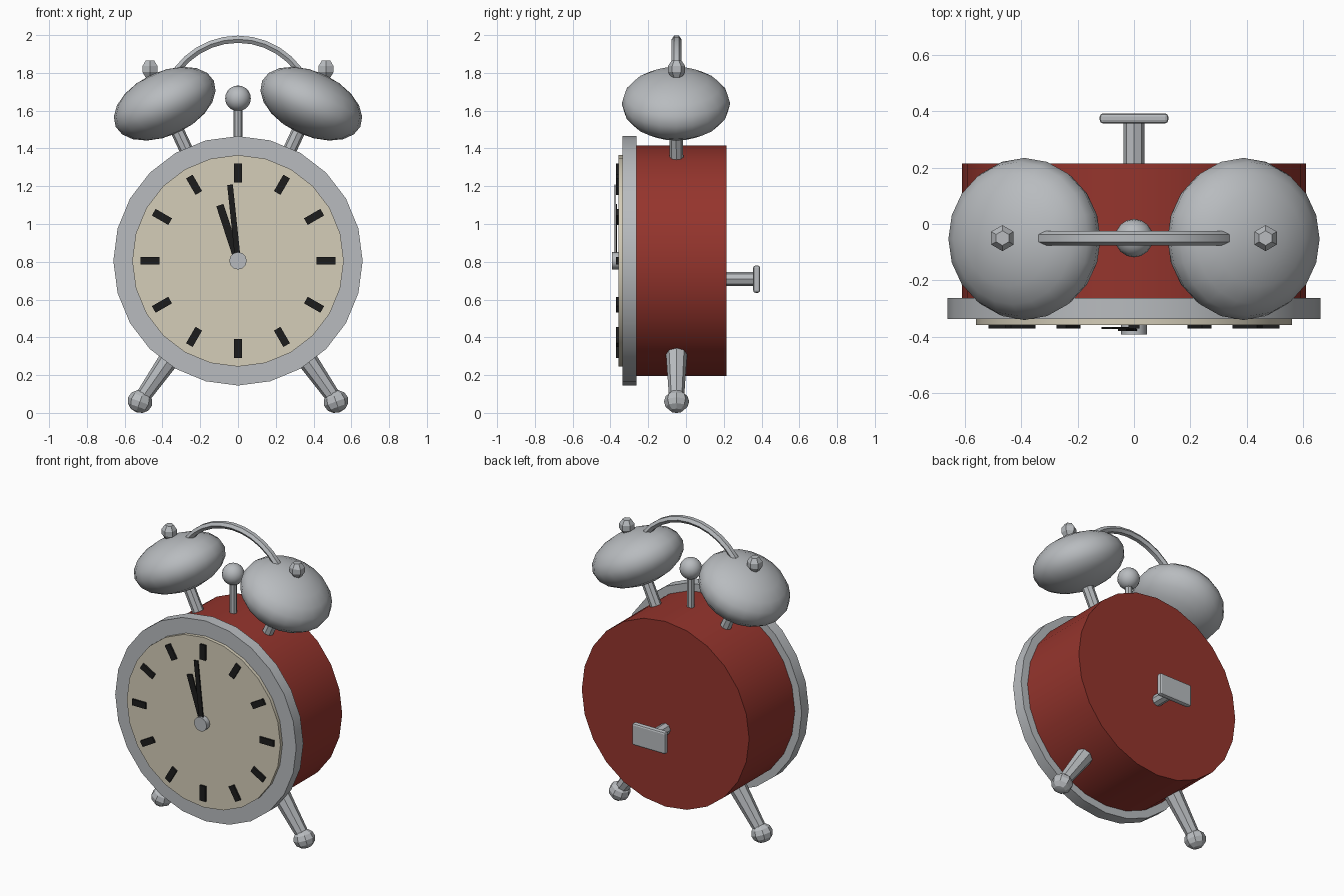
import bpy, bmesh, math
from mathutils import Vector, Matrix

if "Cube" in bpy.data.objects:
    bpy.data.objects.remove(bpy.data.objects["Cube"])


def material(name, rgb):
    m = bpy.data.materials.new(name)
    m.diffuse_color = (*rgb, 1)
    m.use_nodes = True
    m.node_tree.nodes["Principled BSDF"].inputs["Base Color"].default_value = m.diffuse_color
    return m


METAL = material("brushed_metal", (0.48, 0.50, 0.52))
RED = material("red_enamel", (0.30, 0.035, 0.026))
CREAM = material("cream_dial", (0.66, 0.61, 0.48))
BLACK = material("black_paint", (0.012, 0.012, 0.012))

CY = -0.05            # depth of bells, handle and legs
DIAL = Vector((0, 0, 0.805))


def finish(name, bm, mat, angle=38):
    bmesh.ops.recalc_face_normals(bm, faces=bm.faces)
    me = bpy.data.meshes.new(name)
    bm.to_mesh(me)
    bm.free()
    me.materials.append(mat)
    ob = bpy.data.objects.new(name, me)
    bpy.context.collection.objects.link(ob)
    if angle:
        bpy.ops.object.select_all(action='DESELECT')
        ob.select_set(True)
        bpy.context.view_layer.objects.active = ob
        bpy.ops.object.shade_smooth_by_angle(angle=math.radians(angle))
    return ob


def rod(name, p, q, r1, r2, sides, mat, angle=38):
    """Cylinder or cone from p to q."""
    p, q = Vector(p), Vector(q)
    d = q - p
    bm = bmesh.new()
    rot = d.to_track_quat('Z', 'Y').to_matrix().to_4x4()
    bmesh.ops.create_cone(bm, cap_ends=True, segments=sides, radius1=r1, radius2=r2,
                          depth=d.length, matrix=Matrix.Translation((p + q) / 2) @ rot)
    return finish(name, bm, mat, angle)


def ball(name, c, scale, seg, rings, mat, tilt=0, angle=38):
    """Ellipsoid tilted about the depth axis."""
    bm = bmesh.new()
    m = (Matrix.Translation(c) @ Matrix.Rotation(tilt, 4, 'Y')
         @ Matrix.Diagonal((*scale, 1)))
    bmesh.ops.create_uvsphere(bm, u_segments=seg, v_segments=rings, radius=1, matrix=m)
    return finish(name, bm, mat, angle)


def box(name, c, size, mat, tilt=0, bevel=0):
    bm = bmesh.new()
    m = (Matrix.Translation(c) @ Matrix.Rotation(tilt, 4, 'Y')
         @ Matrix.Diagonal((*size, 1)))
    bmesh.ops.create_cube(bm, size=1, matrix=m)
    if bevel:
        bmesh.ops.bevel(bm, geom=bm.edges[:], offset=bevel, segments=2,
                        profile=0.5, affect='EDGES')
    return finish(name, bm, mat, 0)


def radial(angle, dist, y):
    """Point around the dial, clockwise from twelve o'clock."""
    return Vector((DIAL.x + dist * math.sin(angle), y, DIAL.z + dist * math.cos(angle)))


def disc(name, y0, y1, r, sides, mat):
    return rod(name, (0, y0, DIAL.z), (0, y1, DIAL.z), r, r, sides, mat)


# Case, bezel and dial
disc("case", -0.27, 0.214, 0.61, 24, RED)
disc("bezel", -0.336, -0.262, 0.66, 24, METAL)
disc("dial_face", -0.358, -0.33, 0.56, 24, CREAM)

# Hour marks
for i in range(12):
    a = i * math.tau / 12
    box("hour_mark", radial(a, 0.465, -0.3635), (0.04, 0.013, 0.10), BLACK, a)

# Hands and hub
for name, deg, length, width, y in (("hour_hand", -18, 0.31, 0.04, -0.368),
                                    ("minute_hand", -6, 0.405, 0.03, -0.376)):
    a = math.radians(deg)
    box(name, radial(a, length / 2, y), (width, 0.007, length), BLACK, a)
disc("hand_hub", -0.392, -0.35, 0.046, 12, METAL)

# Hammer between the bells
rod("hammer_stem", (0, CY, 1.36), (0, CY, 1.64), 0.023, 0.023, 8, METAL)
ball("hammer_ball", (0, CY, 1.665), (0.068,) * 3, 16, 10, METAL)

for s in (-1, 1):
    # Bell on its post, with a cap nut
    a = s * math.radians(25)
    post_bottom, bell_c = radial(a, 0.55, CY), radial(a, 0.918, CY - 0.003)
    rod("bell_post", post_bottom, bell_c, 0.036, 0.036, 8, METAL)
    ball("bell", bell_c, (0.287, 0.287, 0.169), 20, 10, METAL, a)
    nut = Vector((s * 0.466, CY, 1.82))
    for z0, z1, r0, r1 in ((-0.045, -0.016, 0.026, 0.046), (-0.016, 0.016, 0.046, 0.046),
                           (0.016, 0.045, 0.046, 0.026)):
        rod("bell_nut", nut + Vector((0, 0, z0)), nut + Vector((0, 0, z1)),
            r0, r1, 6, METAL, 0)

    # Splayed leg with a rounded foot
    a = s * math.radians(180 - 35)
    rod("leg", radial(a, 0.53, CY), radial(a, 0.885, CY), 0.06, 0.04, 8, METAL)
    ball("foot", (s * 0.519, CY, 0.06), (0.067, 0.067, 0.06), 8, 6, METAL,
         s * math.radians(-20), 25)

# Carrying handle: hexagonal tube swept along an arc
bm = bmesh.new()
rings = []
for i in range(13):
    t = math.radians(-64 + 128 * i / 12)
    ring = []
    for k in range(6):
        u = k * math.tau / 6
        r = 0.40 + 0.022 * math.sin(u)
        ring.append(bm.verts.new((r * math.sin(t), CY + 0.026 * math.cos(u),
                                  1.578 + r * math.cos(t))))
    rings.append(ring)
for a, b in zip(rings, rings[1:]):
    for k in range(6):
        bm.faces.new((a[k], a[(k + 1) % 6], b[(k + 1) % 6], b[k]))
bm.faces.new(rings[0])
bm.faces.new(rings[-1])
finish("handle", bm, METAL)

# Winding key on the back
rod("key_stem", (0, 0.2, 0.708), (0, 0.365, 0.708), 0.037, 0.037, 8, METAL)
box("key_grip", (0, 0.374, 0.708), (0.243, 0.036, 0.145), METAL, 0, 0.012)
